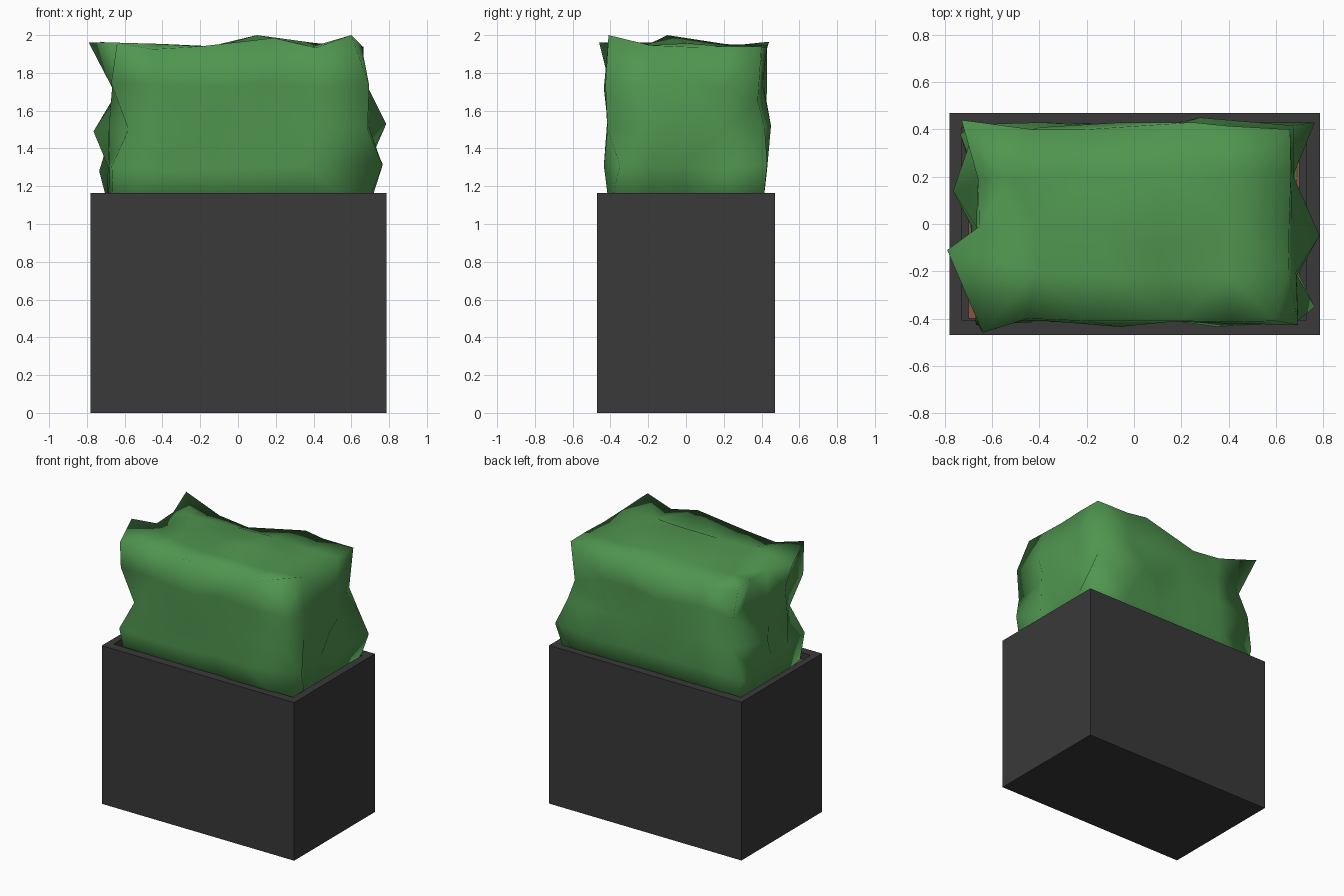
import bpy, bmesh, random
from mathutils import Vector

if "Cube" in bpy.data.objects:
    bpy.data.objects.remove(bpy.data.objects["Cube"])

random.seed(4)


def material(name, rgb):
    m = bpy.data.materials.new(name)
    m.diffuse_color = (*rgb, 1)
    m.use_nodes = True
    m.node_tree.nodes["Principled BSDF"].inputs["Base Color"].default_value = m.diffuse_color
    return m


def finish(bm, name, mat):
    bmesh.ops.recalc_face_normals(bm, faces=bm.faces)
    me = bpy.data.meshes.new(name)
    bm.to_mesh(me)
    bm.free()
    ob = bpy.data.objects.new(name, me)
    bpy.context.collection.objects.link(ob)
    me.materials.append(mat)
    return ob


def box(hx, hy, z0, z1, cx=0.0):
    bm = bmesh.new()
    bmesh.ops.create_cube(bm, size=2)
    for v in bm.verts:
        v.co = (cx + v.co.x * hx, v.co.y * hy, z0 if v.co.z < 0 else z1)
    return bm


charcoal = material("charcoal", (0.041, 0.041, 0.041))
leaf = material("leaf green", (0.08, 0.305, 0.08))
earth = material("soil brown", (0.26, 0.09, 0.05))

# Planter: open box with straight inner walls
bm = box(0.784, 0.47, 0, 1.165, 0.003)
top = max(bm.faces, key=lambda f: f.calc_center_median().z)
bmesh.ops.inset_region(bm, faces=[top], thickness=0.06)
for v in top.verts:
    v.co.x = 0.73 if v.co.x > 0 else -0.73
    v.co.y = 0.405 if v.co.y > 0 else -0.405
cavity = bmesh.ops.extrude_face_region(bm, geom=[top])
bmesh.ops.delete(bm, geom=[top], context='FACES_ONLY')
for v in cavity['geom']:
    if isinstance(v, bmesh.types.BMVert):
        v.co.z = 1.06
finish(bm, "planter_box", charcoal)

# Soil slab
finish(box(0.70, 0.40, 1.05, 1.12), "soil", earth)

# Hedge: gridded block, loosely jittered
Z0, Z1 = 1.08, 1.95
HX, HY = 0.68, 0.415
bm = box(HX, HY, Z0, Z1)


def slices(axis, lo, hi, count):
    for i in range(1, count):
        p, n = Vector(), Vector()
        p[axis] = lo + (hi - lo) * i / count
        n[axis] = 1
        bmesh.ops.bisect_plane(bm, geom=bm.verts[:] + bm.edges[:] + bm.faces[:],
                               plane_co=p, plane_no=n)


slices(0, -HX, HX, 5)
slices(1, -HY, HY, 4)
slices(2, Z0, Z1, 4)
for v in bm.verts:
    r = random.uniform
    end = abs(v.co.x) > HX - 0.01
    side = abs(v.co.y) > HY - 0.01
    # soften the block edges
    if v.co.z > Z1 - 0.01 and (end or side):
        v.co.z -= 0.012
        v.co.x *= 0.97 if end else 1
        v.co.y *= 0.98
    v.co += Vector((r(-0.015, 0.015), r(-0.015, 0.015), r(-0.015, 0.015)))
    if v.co.z < 1.2:
        v.co.y = max(-0.405, min(0.405, v.co.y))

# Leafy tips and hollows: the nearest grid point is pulled to each place
tips = [(-0.73, 0.44, 1.965), (-0.79, -0.11, 1.96), (-0.64, -0.46, 1.96),
        (-0.52, 0.20, 1.94), (0.60, -0.41, 2.0), (0.66, 0.40, 1.94),
        (0.10, -0.10, 2.0), (0.19, -0.41, 1.985), (-0.20, -0.41, 1.94),
        (-0.45, -0.40, 1.925), (-0.20, 0.40, 1.86), (-0.43, 0.40, 1.885),
        (0.25, 0.43, 1.945), (-0.765, 0.14, 1.49), (-0.735, 0.38, 1.28),
        (-0.58, -0.38, 1.50), (0.785, -0.05, 1.53), (0.765, 0.43, 1.32),
        (0.765, -0.35, 1.31), (0.64, 0.38, 1.65), (0.28, 0.45, 1.52),
        (-0.05, 0.43, 1.72), (-0.06, -0.435, 1.72), (0.35, -0.435, 1.31),
        (-0.66, -0.38, 1.10), (-0.64, 0.36, 1.70), (-0.61, 0.20, 1.72)]
free = set(bm.verts)
for t in tips:
    t = Vector(t)
    v = min(free, key=lambda q: (q.co - t).length)
    v.co = t
    free.remove(v)
bmesh.ops.triangulate(bm, faces=bm.faces)
hedge = finish(bm, "hedge", leaf)
hedge.data.polygons.foreach_set("use_smooth", [True] * len(hedge.data.polygons))
